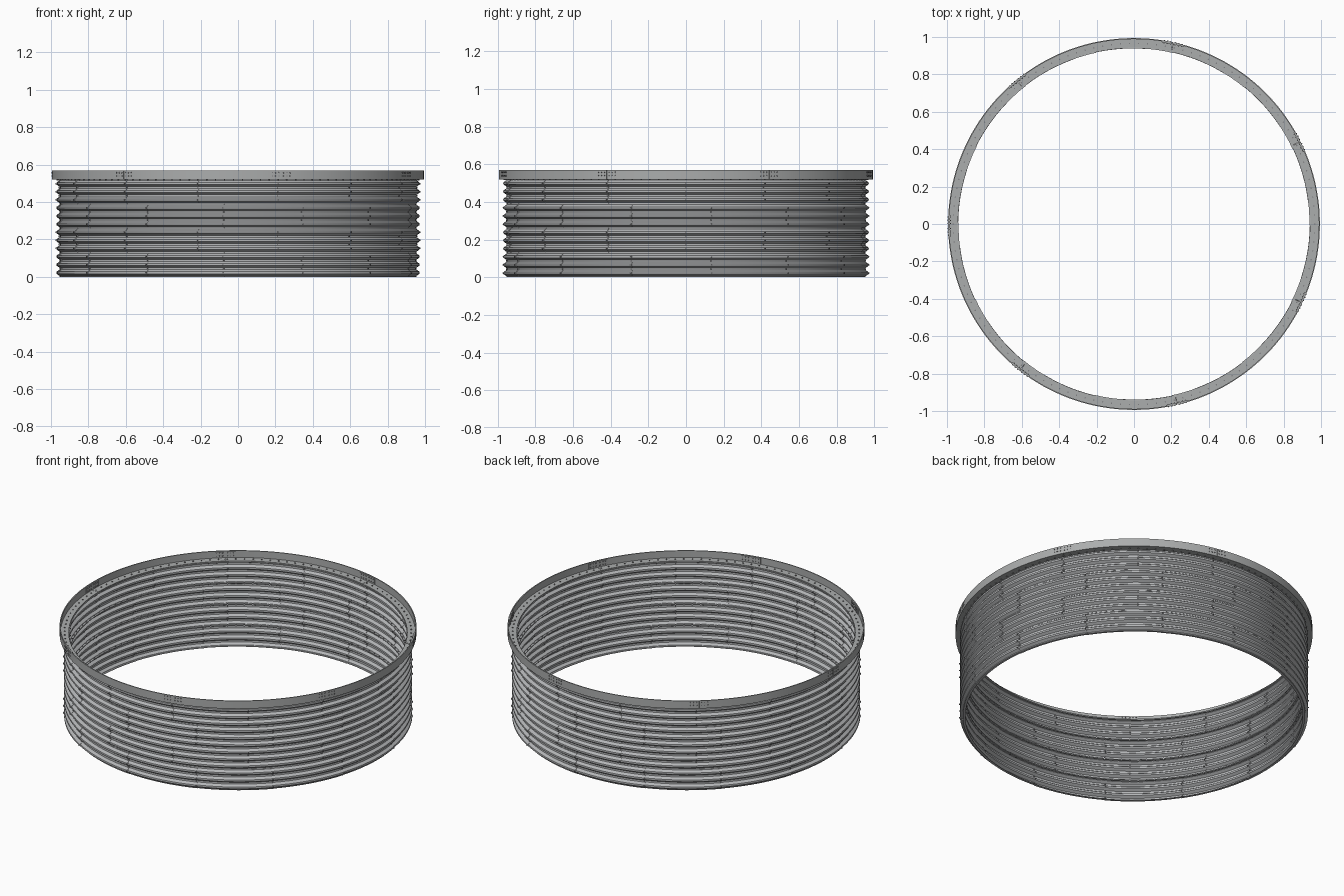
import bpy, bmesh, math
from mathutils import Matrix, Vector

if "Cube" in bpy.data.objects:
    bpy.data.objects.remove(bpy.data.objects["Cube"])

COURSES, PLATES, H = 4, 14, 0.13
STEP = 2 * math.pi / PLATES
T = 0.003                      # sheet thickness


def material(name, c):
    m = bpy.data.materials.new(name)
    m.diffuse_color = (*c, 1)
    m.use_nodes = True
    m.node_tree.nodes["Principled BSDF"].inputs["Base Color"].default_value = m.diffuse_color
    return m


STEEL = material("galvanised steel", (0.46, 0.47, 0.48))
ANGLE = material("rolled angle steel", (0.41, 0.42, 0.42))
BOLT = material("bolt steel", (0.22, 0.22, 0.23))


def polar(r, a, z):
    # angle is measured from the front (-y) towards +x
    return Vector((r * math.sin(a), -r * math.cos(a), z))


def sweep(bm, section, a0, a1, n, lift=0.0):
    """Sweep a closed (r, z) section round the axis, spiralling out by lift."""
    rows = []
    for i in range(n + 1):
        f = i / n
        a = a0 + (a1 - a0) * f
        rows.append([bm.verts.new(polar(r + lift * f, a, z)) for r, z in section])
    k = len(section)
    for p, q in zip(rows, rows[1:]):
        for j in range(k):
            bm.faces.new((p[j], p[(j + 1) % k], q[(j + 1) % k], q[j]))
    bm.faces.new(rows[0])
    bm.faces.new(rows[-1][::-1])


def bolt(bm, r, a, z, radius, length, axis="z"):
    m = Matrix.Translation(polar(r, a, z)) @ Matrix.Rotation(a, 4, "Z")
    if axis == "r":
        m = m @ Matrix.Rotation(math.pi / 2, 4, "X")
    bmesh.ops.create_cone(bm, cap_ends=True, segments=6, radius1=radius,
                          radius2=radius, depth=length, matrix=m)


def finish(bm, name, mat, smooth=True):
    bmesh.ops.recalc_face_normals(bm, faces=bm.faces)
    me = bpy.data.meshes.new(name)
    bm.to_mesh(me)
    bm.free()
    me.materials.append(mat)
    ob = bpy.data.objects.new(name, me)
    bpy.context.collection.objects.link(ob)
    if smooth:
        bpy.context.view_layer.objects.active = ob
        ob.select_set(True)
        bpy.ops.object.shade_smooth_by_angle(angle=math.radians(30))
        ob.select_set(False)
    return ob


def wall_radius(t):
    # three rounded ridges, with a groove at each joint
    return 0.9605 + 0.0085 * max(-1, min(1, -1.3 * math.cos(6 * math.pi * t)))


def plate_section(z0):
    """Corrugated sheet with an inward flange along both edges."""
    n = 24
    outer = [(wall_radius(i / n), z0 + H * i / n) for i in range(n + 1)]
    inner = []
    for i in range(n + 1):
        t = min(max(i / n, T / H), 1 - T / H)
        inner.append((wall_radius(i / n) - T, z0 + H * t))
    return (outer + [(0.938, z0 + H), (0.938, z0 + H - T)]
            + inner[::-1] + [(0.938, z0 + T), (0.938, z0)])


# Corrugated wall courses with staggered lap seams
for c in range(COURSES):
    start = math.radians(12.4 if c % 2 else 20.6)
    bm, bb = bmesh.new(), bmesh.new()
    z0 = c * H
    for k in range(PLATES):
        a = start + k * STEP
        sweep(bm, plate_section(z0 + 0.0002), a, a + STEP + 0.012, 9, T)
        # Seam bolts on the ridges and in the grooves
        for t in (1 / 6, 1 / 3, 1 / 2, 2 / 3, 5 / 6):
            bolt(bb, wall_radius(t), a + 0.006, z0 + H * t, 0.004, 0.014, "r")
    finish(bm, f"wall_course_{c + 1}", STEEL)
    finish(bb, f"seam_bolts_{c + 1}", BOLT, False)

# Bolts joining the flanges of neighbouring courses and the top angle
bm = bmesh.new()
N = 126
for c in range(1, COURSES + 1):
    for i in range(N):
        top = c == COURSES
        bolt(bm, 0.966 if top else 0.945, 2 * math.pi * (i + 0.5) / N,
             c * H + (0.003 if top else 0), 0.004, 0.014)
finish(bm, "flange_bolts", BOLT, False)

# Top ring: seven rolled angles, flat leg inward and upright leg outside
Z0, Z1, RI, RO, W = COURSES * H, 0.568, 0.943, 0.994, 0.006
angle = [(RI, Z0), (RO, Z0), (RO, Z1), (RO - W, Z1), (RO - W, Z0 + W), (RI, Z0 + W)]
SEG = 2 * math.pi / 7
bm, bp, bb = bmesh.new(), bmesh.new(), bmesh.new()
for k in range(7):
    a = math.radians(13.5) + k * SEG
    sweep(bm, angle, a + 0.0008, a + SEG - 0.0008, 24)
    # Splice plate behind each joint, with two rows of bolts
    r = RO - W
    sweep(bp, [(r - 0.005, Z0 + 0.009), (r, Z0 + 0.009), (r, Z1 - 0.003),
               (r - 0.005, Z1 - 0.003)], a - 0.06, a + 0.06, 6)
    for i in range(6):
        off = (i - 2.5) * 0.018 + math.copysign(0.004, i - 2.5)
        for z in (Z0 + 0.019, Z1 - 0.011):
            bolt(bb, RO - 0.006, a + off, z, 0.0035, 0.018, "r")
finish(bm, "top_angle_ring", ANGLE)
finish(bp, "splice_plates", ANGLE)
finish(bb, "splice_bolts", BOLT, False)
